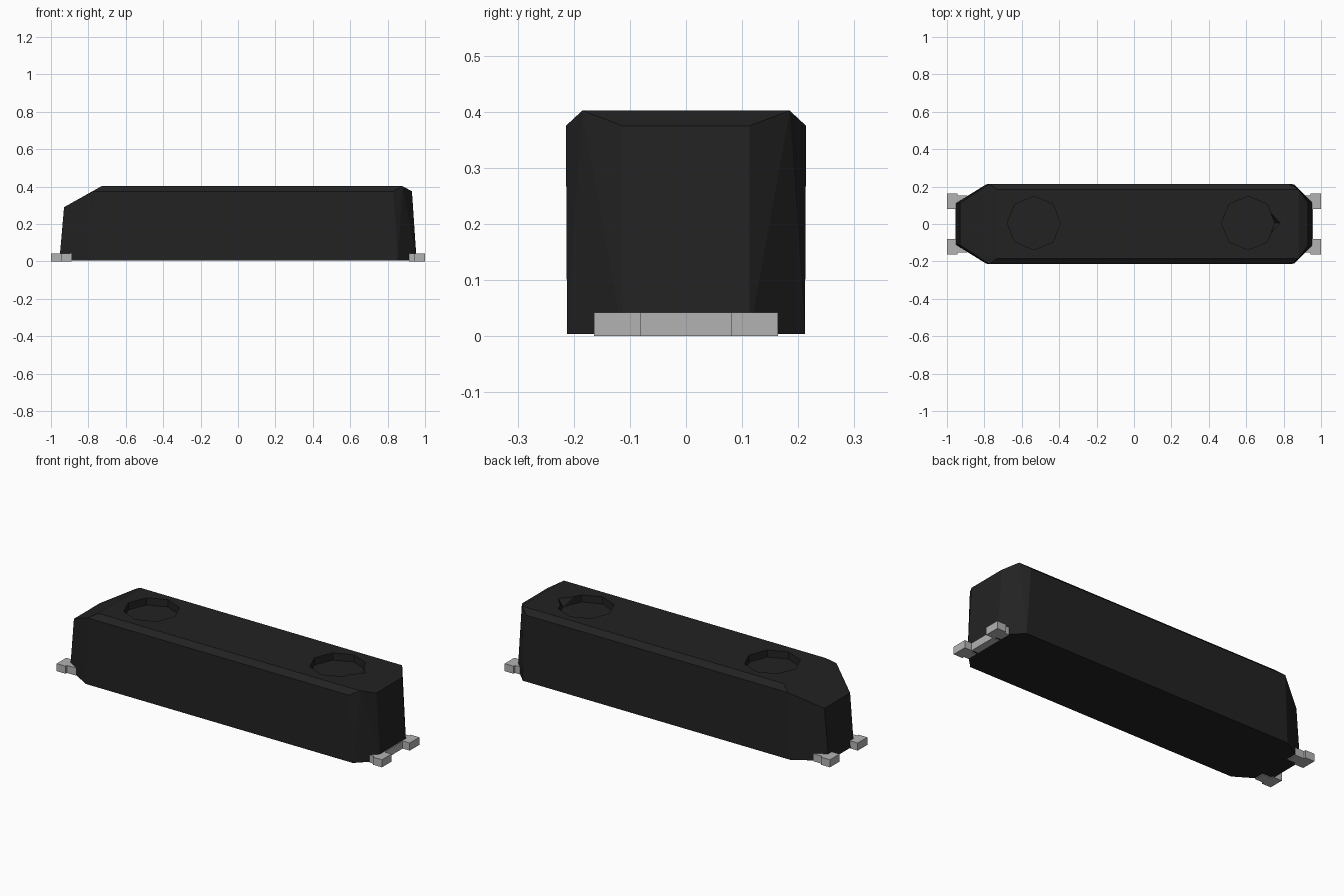
import bpy, bmesh, math
from mathutils import Vector

cube = bpy.data.objects.get("Cube")
if cube:
    bpy.data.objects.remove(cube, do_unlink=True)


def material(name, value, roughness):
    m = bpy.data.materials.new(name)
    m.use_nodes = True
    m.diffuse_color = (value, value, value, 1)
    shader = m.node_tree.nodes["Principled BSDF"]
    shader.inputs["Base Color"].default_value = (value, value, value, 1)
    shader.inputs["Roughness"].default_value = roughness
    return m


black = material("black plastic", 0.016, 0.6)
grey = material("tin grey", 0.45, 0.5)


def finish(bm, name, mat):
    bmesh.ops.recalc_face_normals(bm, faces=bm.faces)
    mesh = bpy.data.meshes.new(name)
    bm.to_mesh(mesh)
    bm.free()
    mesh.materials.append(mat)
    obj = bpy.data.objects.new(name, mesh)
    bpy.context.collection.objects.link(obj)
    return obj


# Housing: half of its corners (x, y, z), mirrored in y and wrapped in a hull
BASE, TOP = 0.004, 0.402
corners = [
    (-0.955, 0.11, BASE), (-0.79, 0.212, BASE), (0.855, 0.212, BASE), (0.955, 0.113, BASE),
    (-0.93, 0.113, 0.29), (-0.775, 0.214, 0.375), (0.83, 0.214, 0.375), (0.93, 0.113, 0.375),
    (-0.73, 0.185, TOP), (0.88, 0.185, TOP),
]
bm = bmesh.new()
for x, y, z in corners:
    for side in (-1, 1):
        bm.verts.new((x, side * y, z))
bmesh.ops.convex_hull(bm, input=bm.verts)
bmesh.ops.dissolve_limit(bm, angle_limit=math.radians(1), verts=bm.verts, edges=bm.edges)
housing = finish(bm, "housing", black)


# Octagonal dimples in the top; one has a rim corner drawn out towards the end
def cut_dimple(x, rim_stretch):
    bm = bmesh.new()
    rings = []
    for z, stretch in ((TOP - 0.04, 0), (TOP + 0.03, rim_stretch)):
        ring = []
        for i in range(8):
            a = i * math.tau / 8
            r = 0.143 + (stretch if i == 0 else 0)
            ring.append(bm.verts.new((x + r * math.cos(a), 0.005 + r * math.sin(a), z)))
        rings.append(ring)
        bm.faces.new(ring)
    for i in range(8):
        j = (i + 1) % 8
        bm.faces.new((rings[0][i], rings[0][j], rings[1][j], rings[1][i]))
    bmesh.ops.triangulate(bm, faces=[f for f in bm.faces if len(f.verts) == 4])
    cutter = finish(bm, "dimple_cutter", black)
    cutter.hide_render = True
    mod = housing.modifiers.new("dimple", "BOOLEAN")
    mod.operation = "DIFFERENCE"
    mod.solver = "EXACT"
    mod.object = cutter
    bpy.context.view_layer.objects.active = housing
    bpy.ops.object.modifier_apply(modifier=mod.name)
    bpy.data.objects.remove(cutter, do_unlink=True)


cut_dimple(-0.535, 0)
cut_dimple(0.61, 0.05)


# Solder terminals: wide pads on narrower tabs that run under the housing
def block(name, x0, x1, y0, y1):
    bm = bmesh.new()
    bmesh.ops.create_cube(bm, size=1)
    for v in bm.verts:
        v.co = Vector((x1 if v.co.x > 0 else x0,
                       y1 if v.co.y > 0 else y0,
                       0.042 if v.co.z > 0 else 0))
    return finish(bm, name, grey)


for end, end_name, inner in ((-1, "right", 0.89), (1, "left", 0.915)):
    for side, side_name in ((-1, "front"), (1, "back")):
        label = f"{end_name}_{side_name}"
        for part, xs, ys in (("pad", (0.945, 1.0), (0.08, 0.164)),
                             ("tab", (inner, 0.945), (0.092, 0.152))):
            block(f"{label}_{part}", *sorted(end * x for x in xs), *sorted(side * y for y in ys))

# Bar joining the two terminals on one end
block("left_terminal_bar", 0.915, 0.957, -0.08, 0.08)
